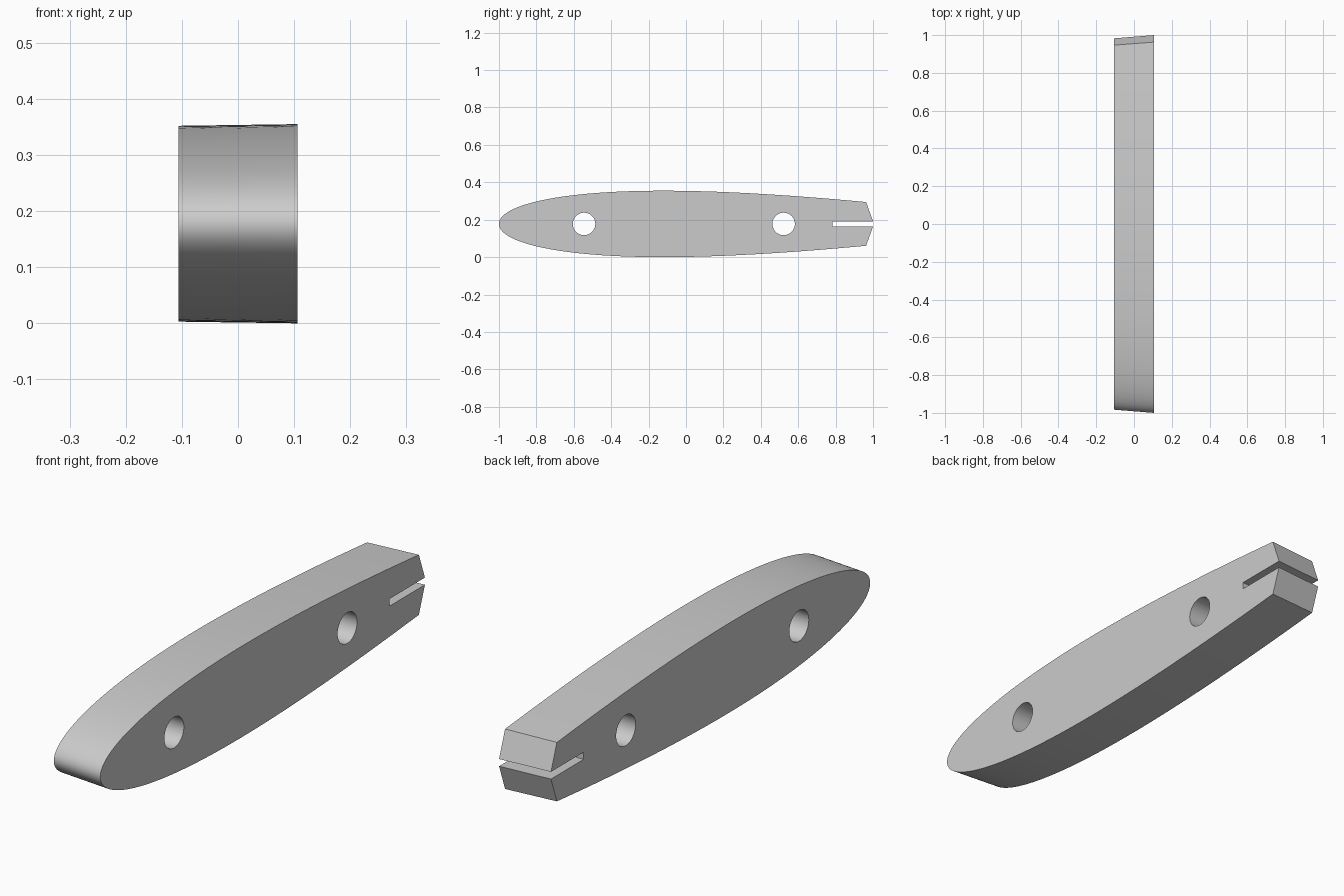
import bpy, bmesh, math
from mathutils import Matrix

cube = bpy.data.objects.get("Cube")
if cube:
    bpy.data.objects.remove(cube, do_unlink=True)

HALF_WIDTH = 0.106
MID_Z = 0.1775
CHORD = 2.93
TAIL_Y = 0.963

grey = bpy.data.materials.new("plain_grey")
grey.use_nodes = True
grey.diffuse_color = (0.6, 0.6, 0.6, 1)
grey.node_tree.nodes["Principled BSDF"].inputs["Base Color"].default_value = (0.6, 0.6, 0.6, 1)


def make_object(name, bm):
    bmesh.ops.recalc_face_normals(bm, faces=bm.faces[:])
    mesh = bpy.data.meshes.new(name)
    bm.to_mesh(mesh)
    bm.free()
    mesh.materials.append(grey)
    obj = bpy.data.objects.new(name, mesh)
    bpy.context.collection.objects.link(obj)
    return obj


def half_thickness(y):
    # Streamlined section, thickest at 30 percent of the chord
    x = (y + 1) / CHORD
    return 1.775 * (0.2969 * math.sqrt(x) - 0.126 * x - 0.3516 * x**2
                    + 0.2843 * x**3 - 0.1015 * x**4)


# Outline: rounded nose, curved flanks and a blunt pointed tail
STEPS = 64
stations = [-1 + (TAIL_Y + 1) * (i / STEPS) ** 2 for i in range(STEPS + 1)]
upper = [(y, half_thickness(y)) for y in stations] + [(1.0, 0.014)]
outline = upper + [(y, -h) for y, h in reversed(upper[1:])]

# Body: the outline lofted with a slight taper towards the right
bm = bmesh.new()
rings = []
for x, scale in ((-HALF_WIDTH, 0.983), (HALF_WIDTH, 1.0)):
    rings.append([bm.verts.new((x, y * scale, MID_Z + h * scale)) for y, h in outline])
    bm.faces.new(rings[-1])
count = len(outline)
for i in range(count):
    j = (i + 1) % count
    bm.faces.new((rings[0][i], rings[0][j], rings[1][j], rings[1][i]))
body = make_object("tapered_body", bm)

# Cutters: two round cross holes and the slot in the tail
cutters = []
for name, y in (("front_hole_cutter", -0.545), ("rear_hole_cutter", 0.522)):
    bm = bmesh.new()
    bmesh.ops.create_cone(bm, cap_ends=True, segments=48, radius1=0.06, radius2=0.06, depth=0.5,
                          matrix=Matrix.Translation((0, y, MID_Z)) @ Matrix.Rotation(math.pi / 2, 4, "Y"))
    cutters.append(make_object(name, bm))
bm = bmesh.new()
bmesh.ops.create_cube(bm, size=1, matrix=Matrix.Translation((0, 0.982, MID_Z))
                      @ Matrix.Diagonal((0.5, 0.4, 0.028, 1)))
cutters.append(make_object("tail_slot_cutter", bm))

for cutter in cutters:
    cutter.hide_render = True
    cutter.hide_set(True)
    mod = body.modifiers.new(cutter.name, "BOOLEAN")
    mod.operation = "DIFFERENCE"
    mod.solver = "EXACT"
    mod.object = cutter

# Bake the cuts, drop the cutters and shade
bpy.ops.object.select_all(action="DESELECT")
body.select_set(True)
bpy.context.view_layer.objects.active = body
for mod in list(body.modifiers):
    bpy.ops.object.modifier_apply(modifier=mod.name)
for cutter in cutters:
    bpy.data.objects.remove(cutter, do_unlink=True)
bpy.ops.object.shade_smooth_by_angle(angle=math.radians(30))
